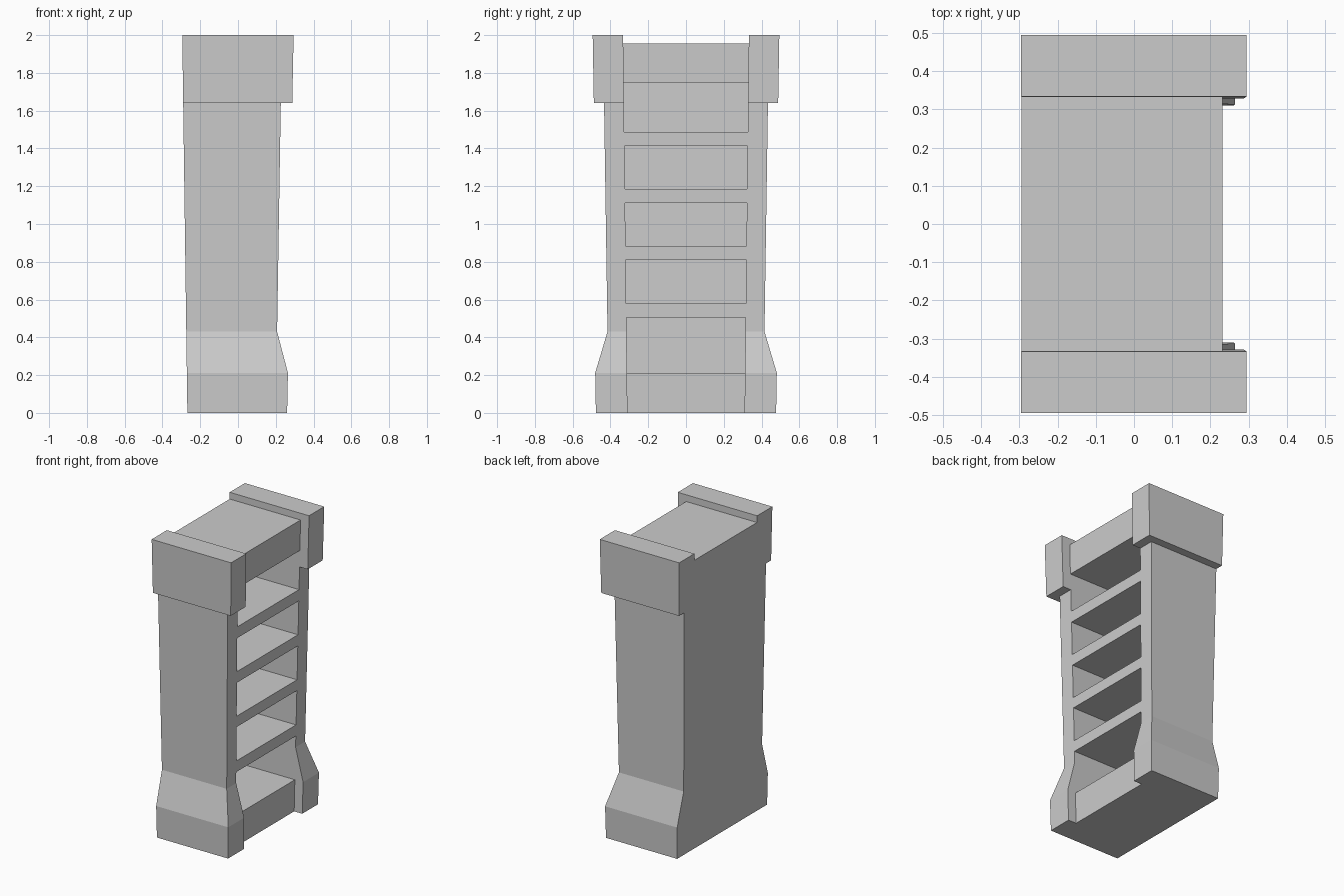
import bpy
import bmesh

if "Cube" in bpy.data.objects:
    bpy.data.objects.remove(bpy.data.objects["Cube"])

INNER = 0.31                 # half width of the openings at floor level
BACK, BOARD_BACK, FRONT = -0.268, -0.215, 0.20


def flare(x, y, z):
    """The whole bookcase widens slightly towards the top."""
    return (x + z * (0.0035 + 0.0635 * x), y * (1 + 0.037 * z), z)


def loft(name, rings):
    """Stack rectangles (x0, x1, y0, y1, z) into a closed solid."""
    bm = bmesh.new()
    loops = []
    for x0, x1, y0, y1, z in rings:
        corners = [(x0, y0), (x1, y0), (x1, y1), (x0, y1)]
        loops.append([bm.verts.new(flare(x, y, z)) for x, y in corners])
    for a, b in zip(loops, loops[1:]):
        for i in range(4):
            j = (i + 1) % 4
            bm.faces.new((a[i], a[j], b[j], b[i]))
    bm.faces.new(loops[0][::-1])
    bm.faces.new(loops[-1])
    bmesh.ops.recalc_face_normals(bm, faces=bm.faces)
    mesh = bpy.data.meshes.new(name)
    bm.to_mesh(mesh)
    bm.free()
    obj = bpy.data.objects.new(name, mesh)
    bpy.context.collection.objects.link(obj)
    return obj


def board(name, z0, z1, x0=BOARD_BACK, x1=FRONT):
    return loft(name, [(x0, x1, -INNER, INNER, z) for z in (z0, z1)])


# Side walls: flared foot, post and overhanging capital, mirrored across y
profile = [(0.26, 0.477, 0.0), (0.26, 0.477, 0.212),
           (FRONT, 0.409, 0.43), (FRONT, 0.409, 1.64),
           (0.255, 0.46, 1.64), (0.255, 0.46, 2.0)]
sides = loft("side_walls", [(BACK, x, INNER, y, z) for x, y, z in profile])
sides.modifiers.new("mirror", 'MIRROR').use_axis = (False, True, False)

# Back panel
board("back_panel", 0.0, 1.955, BACK, BOARD_BACK)

# Base, shelves and top board
board("base", 0.0, 0.212)
for i, (z0, z1) in enumerate([(0.505, 0.58), (0.81, 0.883),
                              (1.11, 1.185), (1.412, 1.488)]):
    board(f"shelf_{i + 1}", z0, z1)
board("top_board", 1.75, 1.955)
